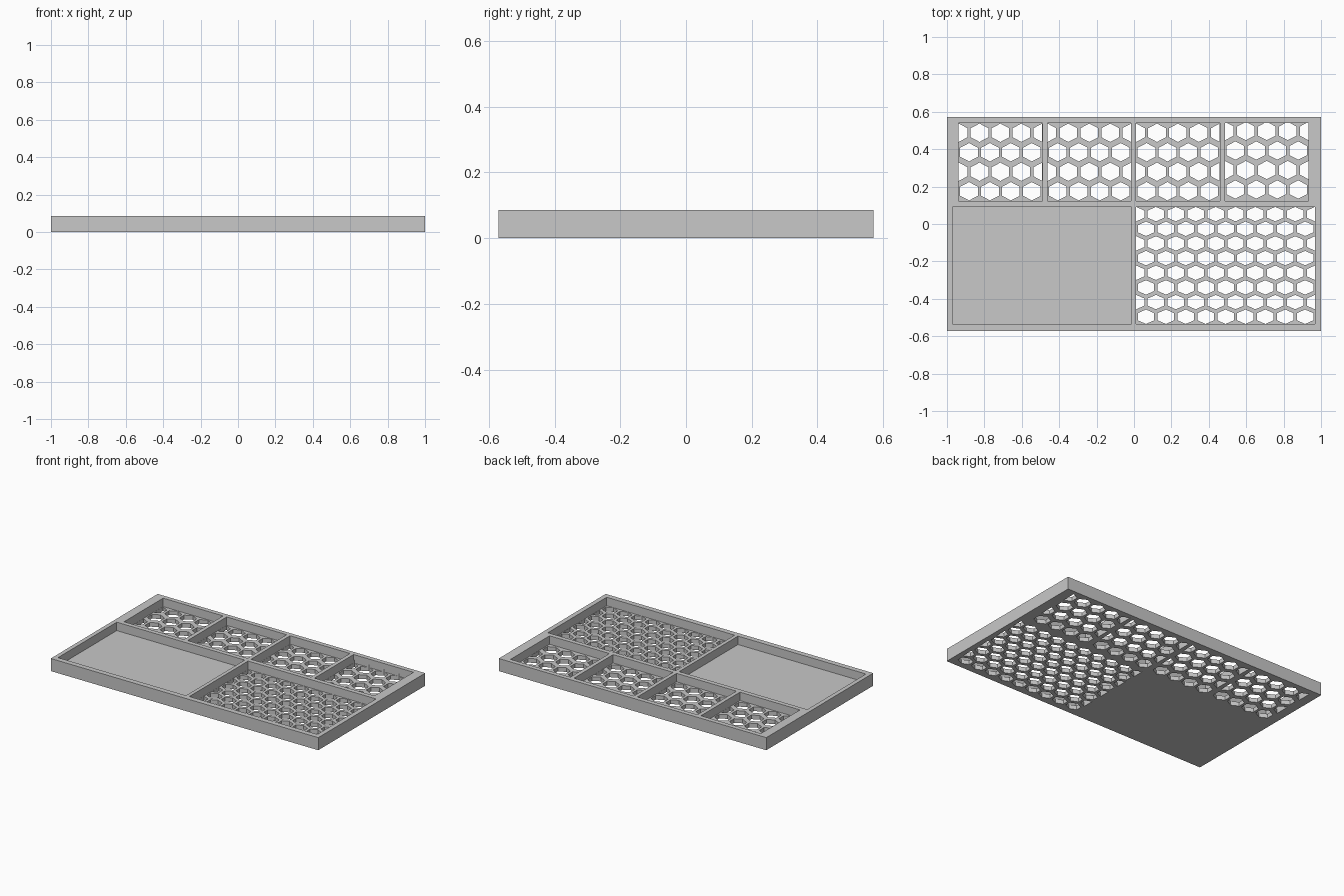
import bpy, bmesh, math

cube = bpy.data.objects.get("Cube")
if cube:
    bpy.data.objects.remove(cube, do_unlink=True)

HEIGHT, FLOOR = 0.085, 0.028

grey = bpy.data.materials.new("light grey")
grey.use_nodes = True
grey.diffuse_color = (0.58, 0.58, 0.58, 1)
grey.node_tree.nodes["Principled BSDF"].inputs["Base Color"].default_value = (0.58, 0.58, 0.58, 1)


def add_prism(bm, outline, z0, z1):
    """Closed prism over a counter-clockwise outline."""
    low = [bm.verts.new((x, y, z0)) for x, y in outline]
    high = [bm.verts.new((x, y, z1)) for x, y in outline]
    bm.faces.new(low[::-1])
    bm.faces.new(high)
    n = len(outline)
    for i in range(n):
        j = (i + 1) % n
        bm.faces.new((low[i], low[j], high[j], high[i]))


def rect(x0, x1, y0, y1):
    return [(x0, y0), (x1, y0), (x1, y1), (x0, y1)]


def make_object(name, bm):
    mesh = bpy.data.meshes.new(name)
    bm.to_mesh(mesh)
    bm.free()
    mesh.materials.append(grey)
    obj = bpy.data.objects.new(name, mesh)
    bpy.context.collection.objects.link(obj)
    return obj


def add_honeycomb(bm, pocket, cols, rows, w, h, shift=0.0):
    """Staggered hexagon holes; alternate rows end in half hexagons."""
    x0, x1, y0, y1 = pocket
    dx, dy = (x1 - x0) / cols, (y1 - y0) / rows
    hexagon = [(0, -h / 2), (w / 2, -h / 4), (w / 2, h / 4),
               (0, h / 2), (-w / 2, h / 4), (-w / 2, -h / 4)]
    for r in range(rows):
        cy = y0 + (r + 0.5) * dy + shift
        staggered = r % 2
        for c in range(cols + staggered):
            cx = x0 + (c + (0 if staggered else 0.5)) * dx
            pts = [(cx + px, cy + py) for px, py in hexagon]
            # keep only the part inside the pocket
            pts = [(min(max(x, x0 + 0.001), x1 - 0.001), y) for x, y in pts
                   if x0 - 0.002 < x < x1 + 0.002]
            add_prism(bm, pts, -0.05, FLOOR + 0.02)


# Pocket layout: two large ones at the front, four small ones at the back
solid_pocket = (-0.971, -0.014, -0.535, 0.092)
large_pocket = (0.011, 0.968, -0.535, 0.092)
small_pockets = [(x, x + 0.448, 0.123, 0.54) for x in (-0.938, -0.463, 0.011, 0.486)]

# Solid tray block
bm = bmesh.new()
add_prism(bm, rect(-1, 1, -0.571, 0.571), 0, HEIGHT)
tray = make_object("tray", bm)

# Cutter for the pockets
bm = bmesh.new()
for pocket in [solid_pocket, large_pocket] + small_pockets:
    add_prism(bm, rect(*pocket), FLOOR, HEIGHT + 0.1)
pocket_cutter = make_object("pocket_cutter", bm)

# Cutter for the honeycomb floors
bm = bmesh.new()
add_honeycomb(bm, large_pocket, 9, 8, 0.088, 0.077)
for i, pocket in enumerate(small_pockets):
    add_honeycomb(bm, pocket, 4, 4, 0.094, 0.098, 0.009 if i == 3 else 0)
hole_cutter = make_object("hole_cutter", bm)

# Cut the tray, then discard the cutters
bpy.context.view_layer.objects.active = tray
for cutter in (pocket_cutter, hole_cutter):
    cutter.hide_render = True
    mod = tray.modifiers.new(cutter.name, 'BOOLEAN')
    mod.operation = 'DIFFERENCE'
    mod.solver = 'EXACT'
    mod.object = cutter
    bpy.ops.object.modifier_apply(modifier=mod.name)
for cutter in (pocket_cutter, hole_cutter):
    bpy.data.objects.remove(cutter, do_unlink=True)
